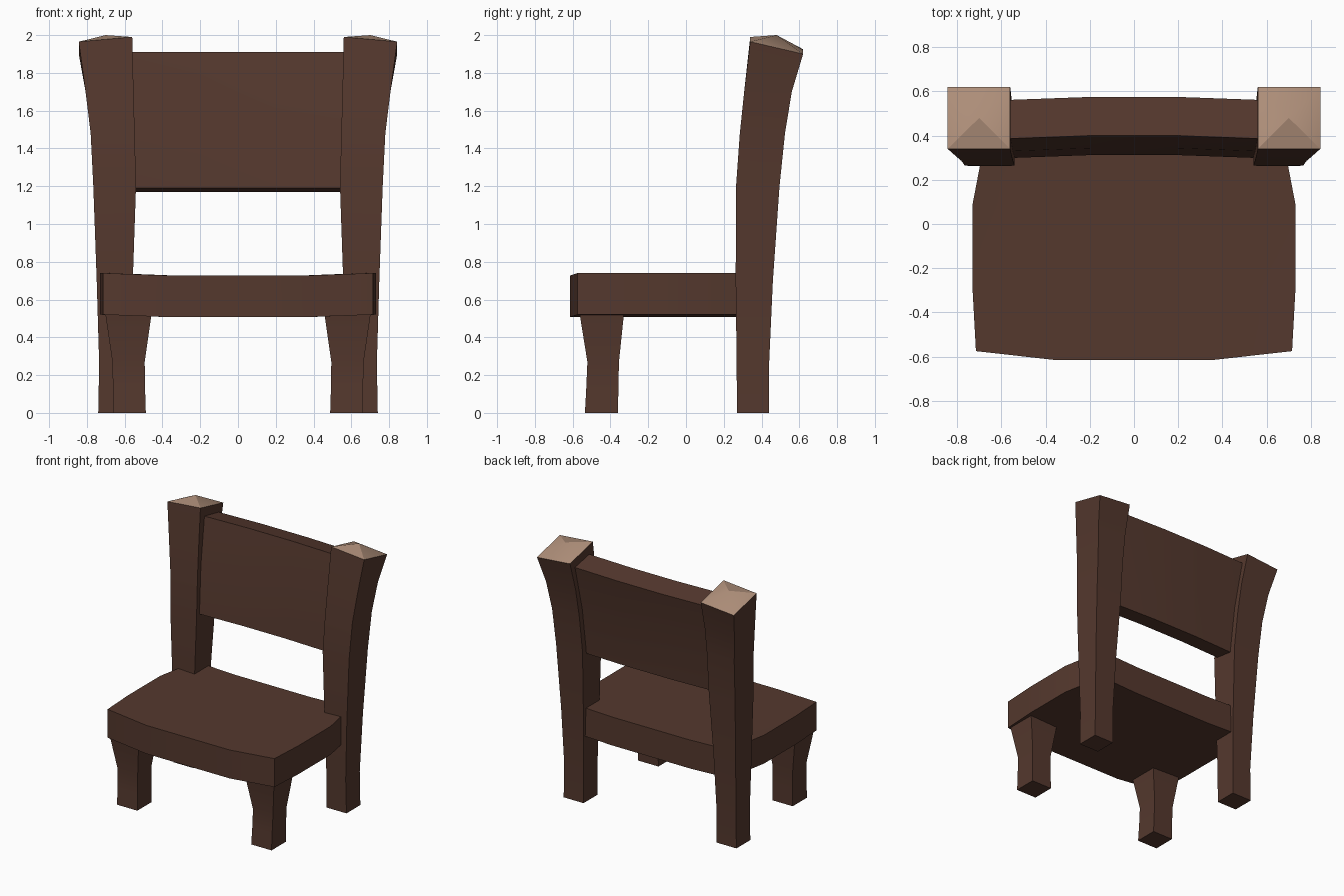
import bpy, bmesh

if "Cube" in bpy.data.objects:
    bpy.data.objects.remove(bpy.data.objects["Cube"])


def material(name, rgb):
    m = bpy.data.materials.new(name)
    m.diffuse_color = (*rgb, 1)
    m.use_nodes = True
    m.node_tree.nodes["Principled BSDF"].inputs["Base Color"].default_value = m.diffuse_color
    return m


WOOD = material("dark_wood", (0.09, 0.04, 0.027))
END = material("end_grain", (0.42, 0.27, 0.19))


def finish(name, bm, mirror=False):
    bmesh.ops.recalc_face_normals(bm, faces=bm.faces)
    me = bpy.data.meshes.new(name)
    bm.to_mesh(me)
    bm.free()
    me.materials.append(WOOD)
    me.materials.append(END)
    ob = bpy.data.objects.new(name, me)
    bpy.context.collection.objects.link(ob)
    if mirror:
        ob.modifiers.new("mirror", 'MIRROR').use_mirror_merge = False
    bpy.ops.object.select_all(action='DESELECT')
    ob.select_set(True)
    bpy.context.view_layer.objects.active = ob
    bpy.ops.object.shade_smooth_by_angle(angle=0.5)
    return ob


def loft(bm, rings, close_end=True):
    """Skin a list of equal-length point loops; cap the ends."""
    loops = [[bm.verts.new(p) for p in r] for r in rings]
    n = len(loops[0])
    for a, b in zip(loops, loops[1:]):
        for i in range(n):
            j = (i + 1) % n
            bm.faces.new((a[i], a[j], b[j], b[i]))
    bm.faces.new(loops[0][::-1])
    if close_end:
        bm.faces.new(loops[-1])
    return loops


def box_ring(z, x0, x1, y0, y1):
    return [(x0, y0, z), (x1, y0, z), (x1, y1, z), (x0, y1, z)]


# Back posts: flared, leaning legs with a pale pyramid end
bm = bmesh.new()
rings = [box_ring(*s) for s in (
    (0.00, 0.57, 0.74, 0.27, 0.44),
    (0.26, 0.57, 0.735, 0.268, 0.44),
    (0.70, 0.557, 0.748, 0.263, 0.46),
    (1.20, 0.54, 0.766, 0.265, 0.495),
    (1.48, 0.547, 0.78, 0.285, 0.524),
    (1.70, 0.553, 0.807, 0.308, 0.56))]
rings.append([(0.56, 0.34, 1.99), (0.843, 0.34, 1.965),
              (0.843, 0.62, 1.90), (0.56, 0.62, 1.925)])
top = loft(bm, rings, close_end=False)[-1]
apex = bm.verts.new((0.70, 0.48, 2.0))
for i in range(4):
    bm.faces.new((top[i], top[(i + 1) % 4], apex)).material_index = 1
finish("back_post", bm, mirror=True)

# Front legs: short, flaring into the seat
bm = bmesh.new()
loft(bm, [box_ring(*s) for s in (
    (0.00, 0.488, 0.662, -0.535, -0.36),
    (0.13, 0.492, 0.662, -0.528, -0.358),
    (0.27, 0.494, 0.665, -0.522, -0.355),
    (0.53, 0.457, 0.703, -0.564, -0.328))])
finish("front_leg", bm, mirror=True)

# Seat: bowed outline, slightly dished across its width
bm = bmesh.new()
rows = ((-0.575, -0.615, 0.715), (-0.30, -0.30, 0.73),
        (0.09, 0.09, 0.73), (0.43, 0.43, 0.665))   # y at side, y at middle, half width
grids = []
for z_side, z_mid in ((0.52, 0.507), (0.74, 0.727)):
    grids.append([[bm.verts.new(p) for p in (
        (-w, ys, z_side), (-w / 2, ym, z_mid), (w / 2, ym, z_mid), (w, ys, z_side))]
        for ys, ym, w in rows])
for g in grids:
    for a, b in zip(g, g[1:]):
        for i in range(3):
            bm.faces.new((a[i], a[i + 1], b[i + 1], b[i]))


def outline(g):
    return g[0] + [r[3] for r in g[1:-1]] + g[-1][::-1] + [r[0] for r in g[-2:0:-1]]


lo, hi = outline(grids[0]), outline(grids[1])
for i in range(len(lo)):
    j = (i + 1) % len(lo)
    bm.faces.new((lo[i], lo[j], hi[j], hi[i]))
finish("seat", bm)

# Backrest: reclined panel, gently bowed backwards in the middle
bm = bmesh.new()
profile = ((0.312, 1.19), (0.343, 1.55), (0.40, 1.91),
           (0.575, 1.875), (0.50, 1.53), (0.46, 1.17))
loft(bm, [[(x, y - bow, z) for y, z in profile]
          for x, bow in ((-0.60, 0.015), (-0.19, 0), (0.19, 0), (0.60, 0.015))])
finish("backrest", bm)
